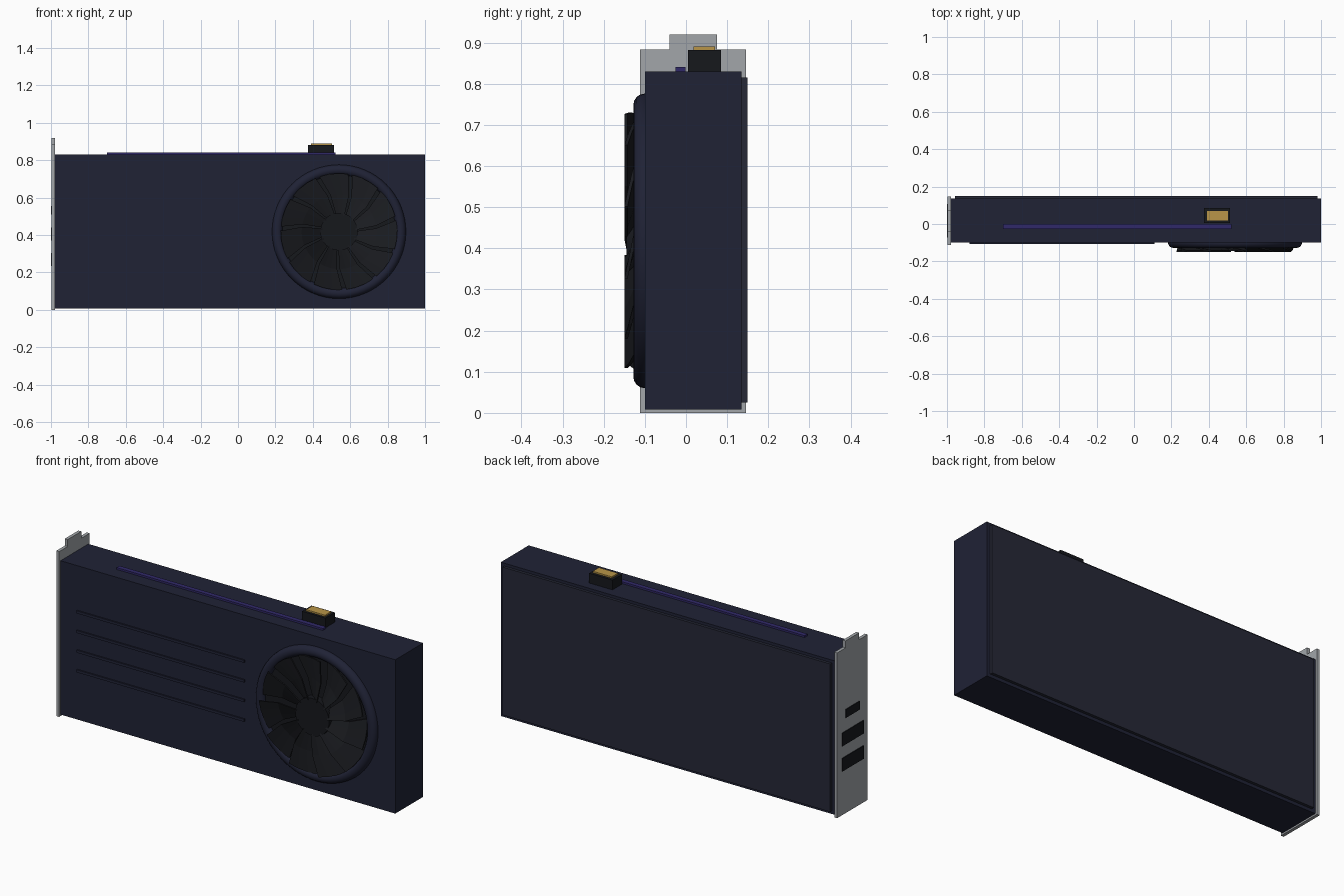
import bpy, bmesh, math
from mathutils import Vector

if "Cube" in bpy.data.objects:
    bpy.data.objects.remove(bpy.data.objects["Cube"])


def material(name, rgb):
    m = bpy.data.materials.new(name)
    m.diffuse_color = (*rgb, 1)
    m.use_nodes = True
    m.node_tree.nodes["Principled BSDF"].inputs["Base Color"].default_value = m.diffuse_color
    return m


NAVY = material("navy_shell", (0.014, 0.016, 0.036))
PLATE = material("backplate_slate", (0.019, 0.021, 0.037))
BLACK = material("black_plastic", (0.008, 0.009, 0.012))
BLADE = material("blade_black", (0.010, 0.011, 0.014))
VIOLET = material("violet_strip", (0.03, 0.022, 0.14))
GOLD = material("gold_contacts", (0.48, 0.30, 0.065))
STEEL = material("steel", (0.36, 0.38, 0.40))


def make(name, bm, mat):
    bmesh.ops.recalc_face_normals(bm, faces=bm.faces)
    me = bpy.data.meshes.new(name)
    bm.to_mesh(me)
    bm.free()
    ob = bpy.data.objects.new(name, me)
    bpy.context.collection.objects.link(ob)
    me.materials.append(mat)
    return ob


def box(name, x, y, z, mat):
    bm = bmesh.new()
    bmesh.ops.create_cube(bm, size=1)
    for v in bm.verts:
        v.co = Vector([(a + b) / 2 + c * (b - a) for (a, b), c in zip((x, y, z), v.co)])
    return make(name, bm, mat)


def smooth(ob):
    bpy.ops.object.select_all(action='DESELECT')
    ob.select_set(True)
    bpy.context.view_layer.objects.active = ob
    bpy.ops.object.shade_smooth_by_angle(angle=math.radians(35))


# Shroud and backplate
box("shroud", (-0.98, 1.0), (-0.10, 0.135), (0.008, 0.83), NAVY)
box("backplate", (-0.957, 0.98), (0.134, 0.15), (0.025, 0.815), PLATE)

# Raised slats on the front
for i in range(4):
    z = 0.27 + 0.105 * i
    box(f"front_slat_{i + 1}", (-0.88, 0.11), (-0.107, -0.095), (z - 0.007, z + 0.007), NAVY)

# Light strip and power connector on the top
box("light_strip", (-0.70, 0.52), (-0.026, -0.001), (0.825, 0.84), VIOLET)
box("power_socket", (0.375, 0.513), (0.005, 0.085), (0.825, 0.882), BLACK)
box("power_contacts", (0.39, 0.502), (0.018, 0.07), (0.875, 0.89), GOLD)

# Mounting bracket with stepped top
bm = bmesh.new()
outline = [(-0.112, 0), (0.146, 0), (0.146, 0.883), (0.075, 0.883),
           (0.075, 0.92), (-0.04, 0.92), (-0.04, 0.883), (-0.112, 0.883)]
face = bm.faces.new([bm.verts.new((-0.996, y, z)) for y, z in outline])
ext = bmesh.ops.extrude_face_region(bm, geom=[face])
for v in ext["geom"]:
    if isinstance(v, bmesh.types.BMVert):
        v.co.x = -0.979
make("mounting_bracket", bm, STEEL)

# Display ports
for i, (z, h, w) in enumerate([(0.27, 0.07, 0.09), (0.405, 0.07, 0.09), (0.533, 0.045, 0.06)]):
    box(f"display_port_{i + 1}", (-1.0, -0.99), (0.017 - w, 0.017 + w),
        (z - h / 2, z + h / 2), BLACK)

# Fan: ring, dark floor and hub
CX, CZ = 0.54, 0.418
bpy.ops.mesh.primitive_torus_add(major_radius=0.33, minor_radius=0.028, major_segments=64,
                                 minor_segments=16, location=(CX, -0.10, CZ),
                                 rotation=(math.pi / 2, 0, 0))
ring = bpy.context.object
ring.name = "fan_ring"
ring.data.materials.append(NAVY)
smooth(ring)


def disc(name, r, y0, y1, mat):
    bpy.ops.mesh.primitive_cylinder_add(vertices=48, radius=r, depth=y1 - y0,
                                        location=(CX, (y0 + y1) / 2, CZ),
                                        rotation=(math.pi / 2, 0, 0))
    ob = bpy.context.object
    ob.name = name
    ob.data.materials.append(mat)
    smooth(ob)


disc("fan_floor", 0.325, -0.106, -0.095, BLACK)
disc("fan_hub", 0.10, -0.145, -0.10, BLACK)

# Pitched, swept fan blades
BLADES = 11
bm = bmesh.new()
for b in range(BLADES):
    a0 = math.tau * b / BLADES + 0.1
    rows = []
    for r, sweep in ((0.09, 0.0), (0.2, 0.06), (0.312, 0.17)):
        row = []
        for k in range(4):
            t = k / 3
            a = a0 + sweep + t * 0.5
            y = -0.146 + 0.032 * t
            row.append([bm.verts.new((CX + r * math.cos(a), y + d, CZ + r * math.sin(a)))
                        for d in (-0.004, 0.004)])
        rows.append(row)
    for i in range(2):
        for k in range(3):
            for s in (0, 1):
                bm.faces.new((rows[i][k][s], rows[i + 1][k][s],
                              rows[i + 1][k + 1][s], rows[i][k + 1][s]))
    rim = ([rows[0][k] for k in range(4)] + [rows[1][3]]
           + [rows[2][k] for k in (3, 2, 1, 0)] + [rows[1][0]])
    for p, q in zip(rim, rim[1:] + rim[:1]):
        bm.faces.new((p[0], q[0], q[1], p[1]))
make("fan_blades", bm, BLADE)
